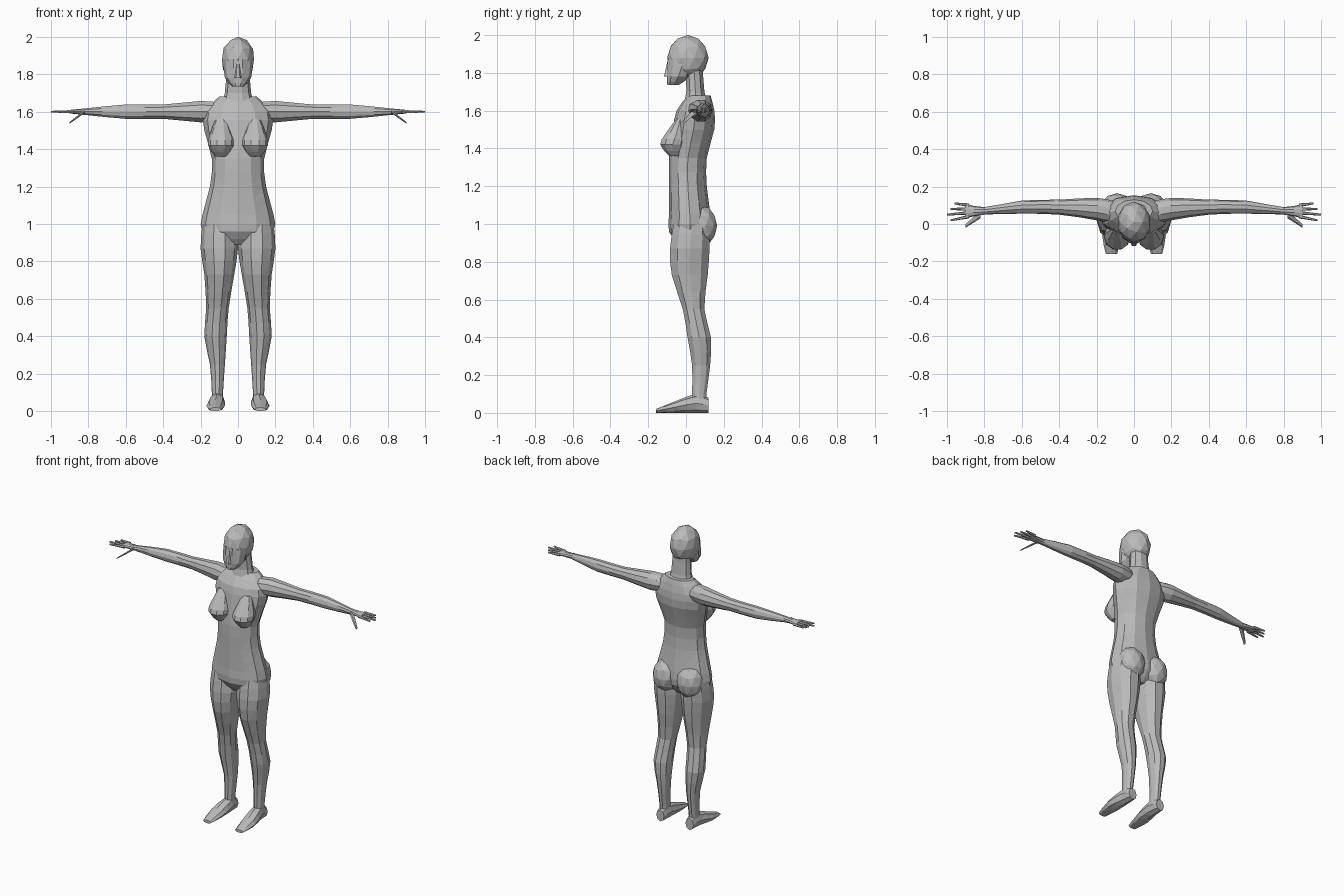
import bpy
import bmesh
from math import cos, sin, tau
from mathutils import Vector

default_cube = bpy.data.objects.get("Cube")
if default_cube:
    bpy.data.objects.remove(default_cube, do_unlink=True)

# One plain grey for the whole figure
colour = (.5, .5, .5, 1)
grey = bpy.data.materials.new("plain grey")
grey.use_nodes = True
grey.diffuse_color = colour
grey.node_tree.nodes["Principled BSDF"].inputs["Base Color"].default_value = colour

right, back, up = Vector((1, 0, 0)), Vector((0, 1, 0)), Vector((0, 0, 1))


def finish(name, bm, paired):
    """Turn the bmesh into a flat-shaded object, mirrored when the part is a pair."""
    bmesh.ops.triangulate(bm, faces=bm.faces[:], quad_method="SHORT_EDGE")
    bmesh.ops.recalc_face_normals(bm, faces=bm.faces[:])
    mesh = bpy.data.meshes.new(name)
    bm.to_mesh(mesh)
    bm.free()
    mesh.materials.append(grey)
    part = bpy.data.objects.new(name, mesh)
    bpy.context.collection.objects.link(part)
    if paired:
        part.modifiers.new("mirror left to right", "MIRROR")


def curve_through(keys):
    """Add a smoothly interpolated station halfway between neighbouring keys."""
    keys = [Vector(key) for key in keys]
    padded = [keys[0], *keys, keys[-1]]
    stations = []
    for before, start, end, after in zip(padded, padded[1:], padded[2:], padded[3:]):
        middle = (start + end) / 2
        bulge = (start + end - before - after) / 16
        stations += [start, middle + bulge]
    return stations + [keys[-1]]


def tube(name, keys, across, along, sides=10, paired=False):
    """Skin ovals given as (x, y, z, half size across, half size along)."""
    bm = bmesh.new()
    loops = []
    for x, y, z, wide, deep in curve_through(keys):
        centre = Vector((x, y, z))
        loop = []
        for i in range(sides):
            angle = tau * i / sides
            offset = across * wide * cos(angle) + along * deep * sin(angle)
            loop.append(bm.verts.new(centre + offset))
        loops.append(loop)
    for low, high in zip(loops, loops[1:]):
        for i in range(sides):
            bm.faces.new((low[i - 1], low[i], high[i], high[i - 1]))
    bm.faces.new(loops[0])
    bm.faces.new(loops[-1])
    finish(name, bm, paired)


def ball(name, centre, radii, paired=False):
    """Faceted ellipsoid."""
    bm = bmesh.new()
    bmesh.ops.create_icosphere(bm, subdivisions=2, radius=1)
    bmesh.ops.scale(bm, vec=radii, verts=bm.verts)
    bmesh.ops.translate(bm, vec=centre, verts=bm.verts)
    finish(name, bm, paired)


# Torso from crotch to shoulders
tube("torso", [
    (0, .02, .89, .08, .06),
    (0, .02, .96, .19, .11),
    (0, .02, 1.05, .19, .11),
    (0, .01, 1.2, .15, .1),
    (0, .01, 1.35, .14, .1),
    (0, .04, 1.5, .18, .11),
    (0, .05, 1.6, .18, .1),
    (0, .07, 1.68, .1, .06),
], right, back, sides=12)

# Neck and head
tube("neck", [
    (0, .05, 1.6, .1, .08),
    (0, .05, 1.7, .07, .05),
    (0, .04, 1.85, .06, .05),
], right, back)
ball("cranium", (0, .01, 1.88), (.09, .11, .12))
tube("jaw_and_face", [
    (0, -.07, 1.735, .03, .03),
    (0, -.04, 1.78, .07, .065),
    (0, -.01, 1.88, .08, .09),
], right, back)
tube("nose", [
    (0, -.1, 1.78, .02, .02),
    (0, -.09, 1.86, .01, .01),
], right, back, sides=6)

# Chest and seat volumes
tube("breasts", [
    (.09, -.06, 1.36, .03, .03),
    (.09, -.07, 1.42, .07, .07),
    (.09, -.05, 1.48, .06, .06),
    (.09, -.03, 1.56, .03, .02),
], right, back, paired=True)
ball("buttocks", (.09, .08, .99), (.09, .085, .11), paired=True)

# Legs from hip to heel
tube("legs", [
    (.1, .03, 1, .09, .1),
    (.1, .02, .87, .1, .11),
    (.1, .02, .73, .08, .1),
    (.11, .04, .55, .06, .06),
    (.12, .07, .4, .06, .065),
    (.11, .08, .25, .04, .05),
    (.11, .07, .1, .03, .04),
    (.11, .07, .03, .03, .04),
], right, back, paired=True)

# Feet from heel to toes, with each oval resting on the ground
foot = [(.11, .12, .03, .04), (.11, .05, .04, .05), (.12, -.06, .05, .03), (.12, -.16, .03, .01)]
tube("feet", [(x, y, tall, wide, tall) for x, y, wide, tall in foot],
     right, up, sides=8, paired=True)

# Arms from shoulder to palm, held level
arm_height = 1.6
arm = [(.1, .06, .06, .05), (.2, .08, .06, .06), (.4, .09, .04, .04),
       (.6, .09, .035, .04), (.8, .07, .02, .02), (.9, .07, .04, .01)]
tube("arms", [(x, y, arm_height, deep, tall) for x, y, deep, tall in arm],
     back, up, paired=True)

# Fingers fan out from the palm, thumbs point forward and down
for i, finger in enumerate(("little", "ring", "middle", "index")):
    reach = 1 - .02 * abs(i - 2)
    tube(finger + "_fingers", [
        (.88, .1 - .02 * i, arm_height, .01, .01),
        (reach, .11 - .03 * i, arm_height, .005, .005),
    ], back, up, sides=6, paired=True)
tube("thumbs", [
    (.82, .05, arm_height, .02, .01),
    (.9, -.01, 1.54, .01, .005),
], back, up, sides=6, paired=True)
